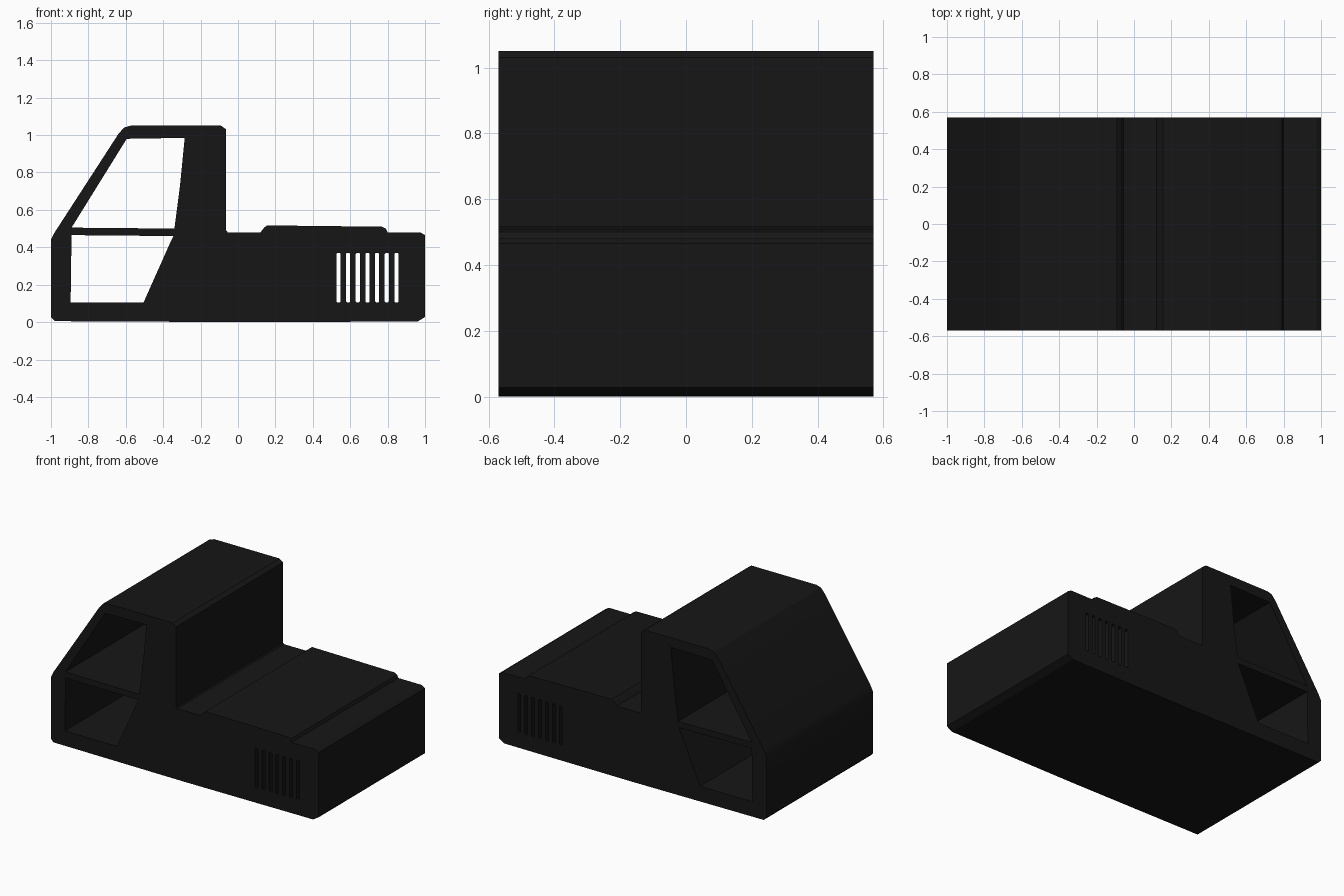
import bpy, bmesh, math

if "Cube" in bpy.data.objects:
    bpy.data.objects.remove(bpy.data.objects["Cube"])

HALF_WIDTH = 0.57

# Side silhouette of the cab and rear bed (x, z)
outline = [(-0.98, 0.005), (0.0, 0.0), (0.96, 0.003), (1.0, 0.027), (1.0, 0.465), (0.975, 0.48),
           (0.80, 0.48), (0.79, 0.50), (0.77, 0.51), (0.155, 0.517), (0.14, 0.505), (0.12, 0.48),
           (-0.055, 0.48), (-0.063, 0.49), (-0.063, 1.03), (-0.09, 1.05), (-0.575, 1.05),
           (-0.61, 1.04), (-0.64, 1.005), (-0.98, 0.48), (-1.0, 0.44), (-1.0, 0.025)]

# Upper and lower cab openings
upper_window = [(-0.595, 0.98), (-0.285, 0.985), (-0.31, 0.73), (-0.34, 0.50), (-0.89, 0.505)]
lower_window = [(-0.89, 0.465), (-0.345, 0.46), (-0.36, 0.43), (-0.505, 0.105), (-0.895, 0.105)]


def slot(x, half=0.011, low=0.105, high=0.37, c=0.005):
    """Vertical vent slot with clipped corners."""
    return [(x - half, low + c), (x - half + c, low), (x + half - c, low), (x + half, low + c),
            (x + half, high - c), (x + half - c, high), (x - half + c, high), (x - half, high - c)]


def add_loop(curve, points):
    spline = curve.splines.new('POLY')
    spline.points.add(len(points) - 1)
    for p, (x, z) in zip(spline.points, points):
        p.co = (x, z, 0, 1)
    spline.use_cyclic_u = True


# Filled profile with through openings, extruded across the width
curve = bpy.data.curves.new("body_profile", 'CURVE')
curve.dimensions = '2D'
curve.fill_mode = 'BOTH'
curve.extrude = HALF_WIDTH
vents = [slot(0.537 + i * 0.0517) for i in range(7)]
for loop in [outline, upper_window, lower_window] + vents:
    add_loop(curve, loop)

body = bpy.data.objects.new("truck_body", curve)
body.rotation_euler = (math.pi / 2, 0, 0)
bpy.context.collection.objects.link(body)
bpy.context.view_layer.objects.active = body
body.select_set(True)
bpy.ops.object.convert(target='MESH')
body = bpy.context.object
bpy.ops.object.transform_apply(location=False, rotation=True, scale=False)

# Weld the caps to the walls and point the normals outward
bm = bmesh.new()
bm.from_mesh(body.data)
bmesh.ops.remove_doubles(bm, verts=bm.verts, dist=0.0005)
bmesh.ops.recalc_face_normals(bm, faces=bm.faces)
bm.to_mesh(body.data)
bm.free()
bpy.ops.object.shade_smooth_by_angle(angle=math.radians(30))

# Near-black finish
black = bpy.data.materials.new("black_plastic")
black.diffuse_color = (0.008, 0.008, 0.008, 1)
black.use_nodes = True
black.node_tree.nodes["Principled BSDF"].inputs["Base Color"].default_value = black.diffuse_color
body.data.materials.clear()
body.data.materials.append(black)
